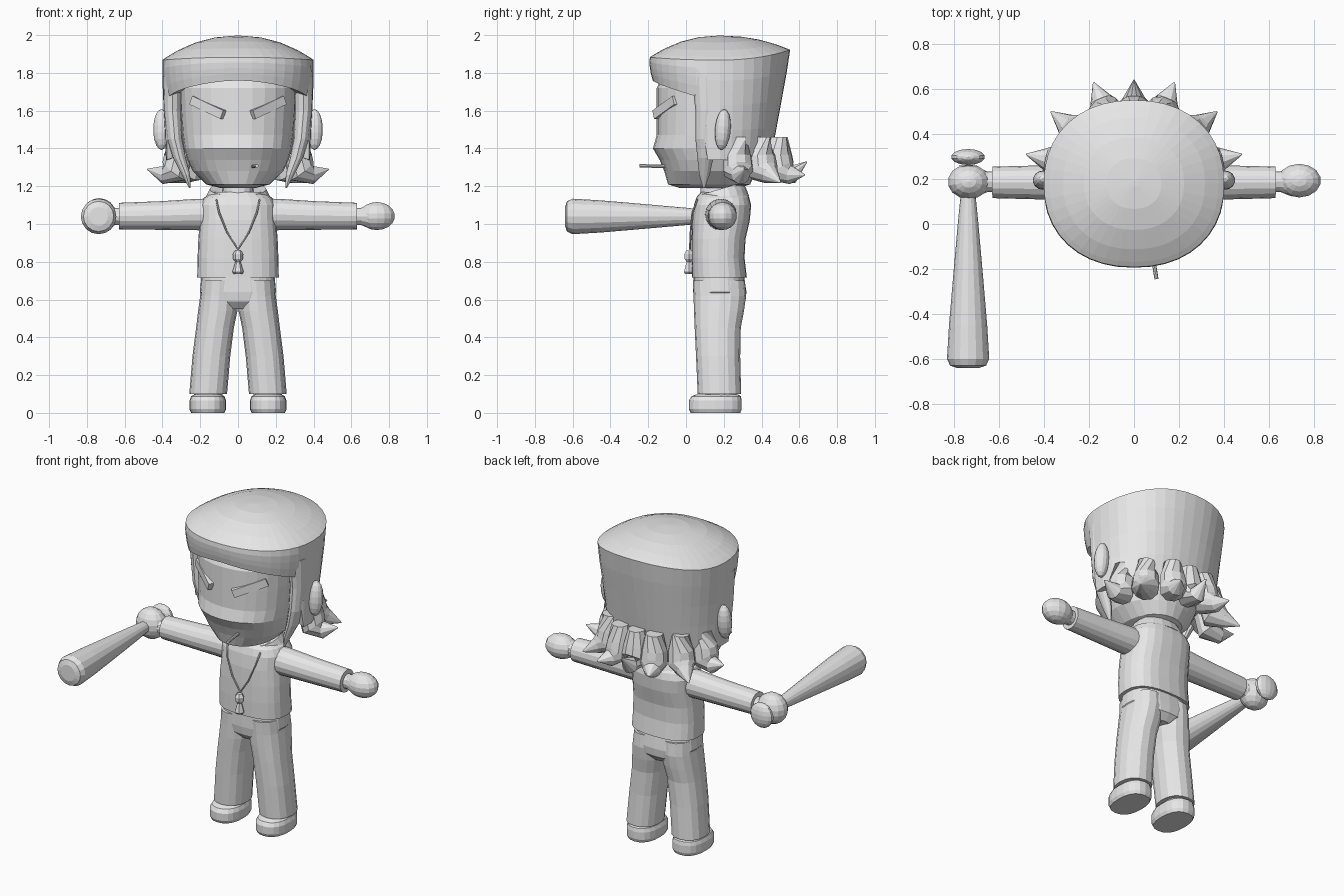
import bpy
import bmesh
import math
from mathutils import Vector, Matrix

cube = bpy.data.objects.get("Cube")
if cube:
    bpy.data.objects.remove(cube, do_unlink=True)

GREY = (0.8, 0.8, 0.8, 1.0)
grey = bpy.data.materials.new("plain_grey")
grey.use_nodes = True
grey.diffuse_color = GREY
grey.node_tree.nodes["Principled BSDF"].inputs["Base Color"].default_value = GREY
parts = []


def finish(name, bm):
    bmesh.ops.recalc_face_normals(bm, faces=bm.faces)
    mesh = bpy.data.meshes.new(name)
    bm.to_mesh(mesh)
    bm.free()
    mesh.materials.append(grey)
    obj = bpy.data.objects.new(name, mesh)
    bpy.context.scene.collection.objects.link(obj)
    parts.append(obj)
    return obj


def skin(name, rings):
    """Join closed rings of points into a capped solid."""
    bm = bmesh.new()
    rows = [[bm.verts.new(p) for p in ring] for ring in rings]
    n = len(rows[0])
    for low, high in zip(rows, rows[1:]):
        for i in range(n):
            j = (i + 1) % n
            bm.faces.new((low[i], low[j], high[j], high[i]))
    bm.faces.new(rows[0])
    bm.faces.new(rows[-1])
    return finish(name, bm)


def oval(a, power):
    c, s = math.cos(a), math.sin(a)
    k = 2 / power
    return math.copysign(abs(c) ** k, c), math.copysign(abs(s) ** k, s)


def loft(name, rings, n=20, power=2.3, tilt=0.0):
    """Rings of (z, centre x, half width, front y, back y)."""
    out = []
    for z, cx, rx, front, back in rings:
        ring = []
        for i in range(n):
            u, v = oval(math.tau * i / n, power)
            ring.append((cx + rx * u, (front + back) / 2 + (back - front) / 2 * v, z + tilt * v))
        out.append(ring)
    return skin(name, out)


def tube(name, points, radii, n=12):
    pts = [Vector(p) for p in points]
    out = []
    for i, (p, r) in enumerate(zip(pts, radii)):
        along = pts[min(i + 1, len(pts) - 1)] - pts[max(i - 1, 0)]
        turn = along.to_track_quat("Z", "Y")
        out.append([p + turn @ Vector((r * math.cos(math.tau * k / n), r * math.sin(math.tau * k / n), 0))
                    for k in range(n)])
    return skin(name, out)


def ball(name, centre, size, tilt=0.0):
    bm = bmesh.new()
    bmesh.ops.create_uvsphere(bm, u_segments=14, v_segments=9, radius=1)
    bm.transform(Matrix.Translation(centre) @ Matrix.Rotation(tilt, 4, "X") @ Matrix.Diagonal((*size, 1)))
    return finish(name, bm)


def box(name, matrix, size):
    bm = bmesh.new()
    bmesh.ops.create_cube(bm, size=1)
    bm.transform(matrix @ Matrix.Diagonal((*size, 1)))
    return finish(name, bm)


# Head with pointed lip line and rounded chin
loft("head", [(1.19, 0, 0.09, -0.03, 0.28), (1.21, 0, 0.17, -0.095, 0.34),
              (1.28, 0, 0.24, -0.115, 0.37), (1.34, 0, 0.268, -0.14, 0.39),
              (1.40, 0, 0.285, -0.175, 0.4), (1.47, 0, 0.295, -0.155, 0.4),
              (1.60, 0, 0.305, -0.155, 0.42), (1.72, 0, 0.31, -0.155, 0.42),
              (1.84, 0, 0.26, -0.1, 0.4)], n=28, power=2.15)


# Hair cap: domed crown, overhanging fringe, long tapering back
def hair_point(a, scale, z):
    u, v = oval(a, 2.2)
    return (0.405 * v * scale, 0.18 - 0.375 * u * scale, z)


def hair_edges(a):
    around = min(a, math.tau - a)
    facing = math.cos(around)
    rim = 1.865 + (0.055 if facing < 0 else 0.015) * facing ** 2
    lower = 1.76 - 0.09 * (around / 1.3) ** 1.5 if around < 1.3 else 1.34
    return facing, rim, lower


angles = [math.tau * i / 40 for i in range(40)]
hair = [[hair_point(a, s, 1.997 - (1.997 - hair_edges(a)[1]) * s ** 2.2) for a in angles]
        for s in (0.04, 0.3, 0.55, 0.78, 0.93, 0.99)]
for t in (0.2, 0.45, 0.7, 1.0):
    ring = []
    for a in angles:
        facing, rim, lower = hair_edges(a)
        z = rim + (lower - rim) * t
        if facing > 0.2:
            s = 1.0 - 0.05 * t * t
        else:
            s = 1.0 - (0.11 + 0.38 * max(0, -facing)) * (rim - z)
        ring.append(hair_point(a, s, z))
    hair.append(ring)
hair.append([hair_point(a, 0.7, hair_edges(a)[2] + 0.03) for a in angles])
skin("hair_cap", hair)

# Flicked hair ends around the nape
tips = [(0, 0.64, 1.33)]
for side in (-1, 1):
    tips += [(side * 0.18, 0.63, 1.26), (side * 0.37, 0.5, 1.22), (side * 0.48, 0.31, 1.29)]
for x, y, z in tips:
    def out(k, height):
        return (x * k, 0.2 + (y - 0.2) * k, height)
    tube("hair_flick", [out(0.66, 1.46), out(0.66, 1.36), out(0.7, 1.28), out(0.82, 1.26), out(1, z)],
         [0.05, 0.075, 0.08, 0.05, 0.003], n=10)

for side, label in ((-1, "right"), (1, "left")):
    # Side locks, ears and slanted brows
    loft(label + "_side_lock", [(1.78, side * 0.345, 0.052, 0.03, 0.18), (1.6, side * 0.347, 0.045, 0.05, 0.16),
                                (1.45, side * 0.335, 0.04, 0.05, 0.155), (1.35, side * 0.31, 0.034, 0.06, 0.145),
                                (1.26, side * 0.275, 0.022, 0.07, 0.125), (1.19, side * 0.255, 0.004, 0.09, 0.1)],
         n=12, power=2)
    ball(label + "_ear", (side * 0.405, 0.195, 1.5), (0.045, 0.042, 0.108), -0.08)
    along = Vector((side * 0.17, 0.11, 0.08)).normalized()
    outward = along.cross(Vector((0, 0, 1))).normalized() * side
    frame = Matrix((along, outward, along.cross(outward))).transposed().to_4x4()
    box(label + "_brow", Matrix.Translation((side * 0.16, -0.108, 1.617)) @ frame, (0.21, 0.03, 0.048))

    # Sleeves and wrists
    tube(label + "_sleeve", [(side * x, 0.185, z) for x, z in ((0.12, 1.05), (0.22, 1.05), (0.4, 1.045), (0.63, 1.042))],
         [0.085, 0.083, 0.076, 0.07], n=16)
    tube(label + "_wrist", [(side * x, 0.188, 1.04) for x in (0.58, 0.65, 0.7)], [0.045, 0.045, 0.065])

    # Trouser legs, ankles and shoes
    loft(label + "_trouser_leg", [(0.1, side * 0.158, 0.1, 0.062, 0.292), (0.3, side * 0.141, 0.1, 0.053, 0.287),
                                  (0.45, side * 0.122, 0.1, 0.046, 0.29), (0.54, side * 0.107, 0.104, 0.042, 0.307),
                                  (0.62, side * 0.1, 0.1, 0.04, 0.318), (0.7, side * 0.097, 0.095, 0.037, 0.312)], n=16)
    loft(label + "_ankle", [(0.06, side * 0.158, 0.075, 0.1, 0.27), (0.14, side * 0.158, 0.075, 0.1, 0.27)], n=14)
    loft(label + "_shoe", [(0.0, side * 0.16, 0.088, 0.025, 0.287), (0.02, side * 0.16, 0.097, 0.015, 0.295),
                           (0.065, side * 0.16, 0.097, 0.015, 0.295), (0.088, side * 0.16, 0.088, 0.03, 0.29),
                           (0.098, side * 0.16, 0.07, 0.055, 0.275)], n=20, power=2.4)

    # Thin neck chain
    tube(label + "_chain", [(side * 0.115, 0.06, 1.13), (side * 0.1, 0.033, 1.06), (side * 0.055, 0.024, 0.95),
                            (0, 0.021, 0.865)], [0.005] * 4, n=6)

# Hands
ball("left_hand", (0.735, 0.193, 1.042), (0.098, 0.076, 0.074))
ball("right_hand", (-0.735, 0.188, 1.042), (0.095, 0.078, 0.095))

# Hips and shirt
loft("hips", [(0.55, 0, 0.07, 0.08, 0.28), (0.59, 0, 0.17, 0.045, 0.315), (0.64, 0, 0.202, 0.038, 0.32),
              (0.74, 0, 0.192, 0.04, 0.305)], n=24, power=2.5)
loft("shirt", [(0.718, 0, 0.216, 0.032, 0.322), (0.82, 0, 0.214, 0.03, 0.31), (0.92, 0, 0.21, 0.03, 0.315),
               (1.02, 0, 0.202, 0.032, 0.338), (1.1, 0, 0.202, 0.042, 0.345), (1.14, 0, 0.18, 0.055, 0.335),
               (1.17, 0, 0.13, 0.08, 0.31)], n=24, power=2.6)
loft("collar", [(1.11, 0, 0.19, 0.05, 0.335), (1.155, 0, 0.165, 0.055, 0.318), (1.185, 0, 0.15, 0.06, 0.3),
                (1.175, 0, 0.1, 0.09, 0.27)], n=20, power=2.1, tilt=0.035)
loft("neck", [(1.08, 0, 0.085, 0.07, 0.25), (1.24, 0, 0.08, 0.08, 0.25)], n=16)

# Pendant: small loop plate with a flared drop
tube("pendant", [(0, 0.015, z) for z in (0.735, 0.745, 0.8, 0.815, 0.84, 0.86)],
     [0.022, 0.03, 0.014, 0.026, 0.028, 0.016], n=6)

# Mouth stick and earring
tube("mouth_stick", [(0.075, -0.09, 1.305), (0.1, -0.245, 1.308)], [0.009, 0.009], n=8)
box("earring", Matrix.Translation((-0.41, 0.185, 1.435)) @ Matrix.Rotation(0.7, 4, "Y"), (0.045, 0.03, 0.045))

# Bat held forward, with a rounded end and a grip knob
tube("bat", [(-0.738, y, 1.04) for y in (-0.64, -0.63, -0.6, -0.45, -0.25, 0.0, 0.13, 0.24, 0.26)],
     [0.05, 0.08, 0.094, 0.085, 0.068, 0.046, 0.033, 0.03, 0.04], n=16)
ball("bat_knob", (-0.738, 0.298, 1.04), (0.077, 0.036, 0.077))

# Smooth shading with crisp edges
for obj in bpy.context.view_layer.objects:
    obj.select_set(obj in parts)
bpy.context.view_layer.objects.active = parts[0]
bpy.ops.object.shade_smooth_by_angle(angle=math.radians(40))
